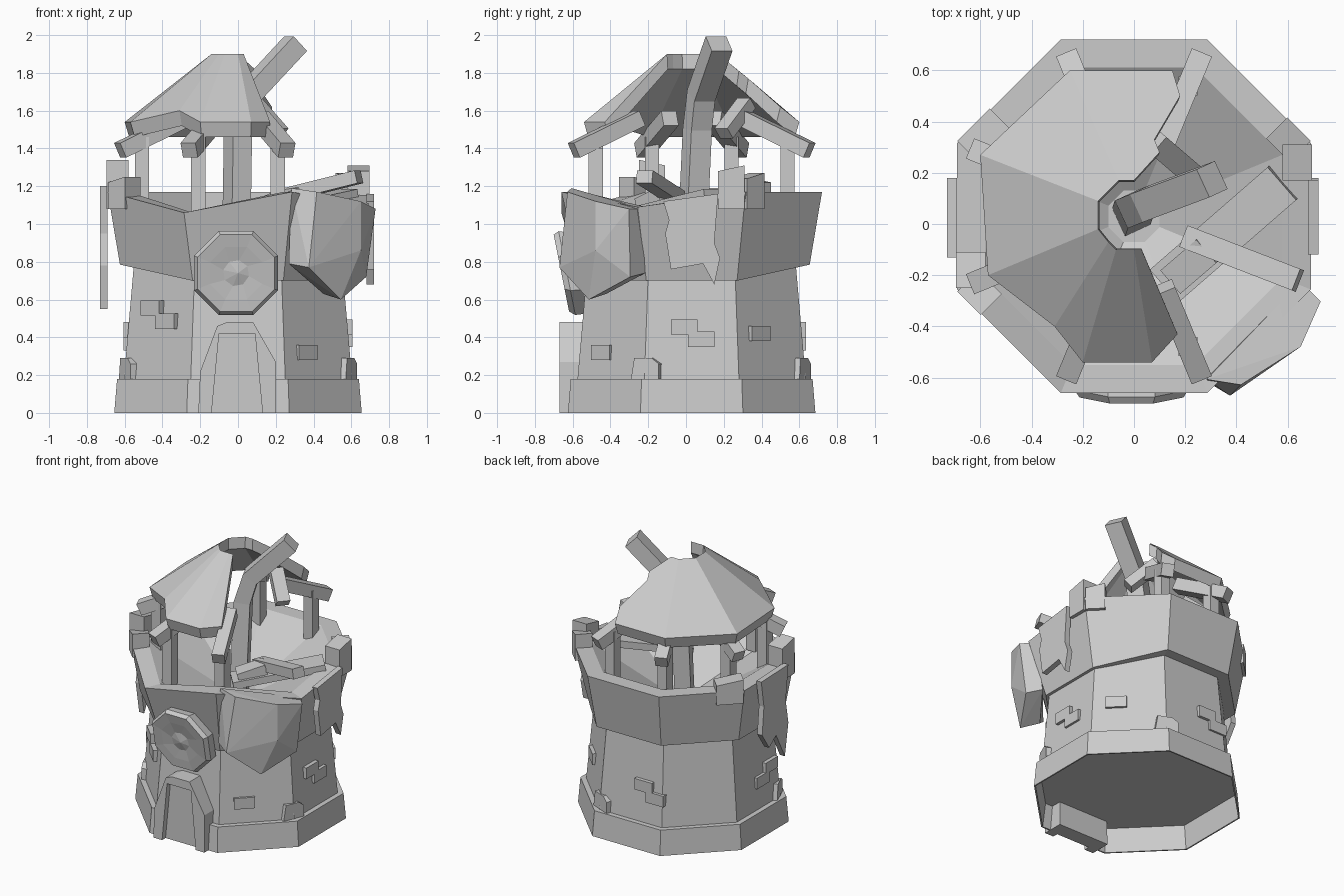
import bpy, bmesh, math
from mathutils import Vector

old = bpy.data.objects.get("Cube")
if old:
    bpy.data.objects.remove(old, do_unlink=True)

CENTRE = Vector((0, 0.03, 0))
SIDE = math.radians(45)
CORNER_SCALE = 1 / math.cos(SIDE / 2)

stone = bpy.data.materials.new("stone_grey")
stone.use_nodes = True
grey = (0.6, 0.6, 0.6, 1)
stone.diffuse_color = grey
stone.node_tree.nodes["Principled BSDF"].inputs["Base Color"].default_value = grey


def finish(name, bm):
    bmesh.ops.recalc_face_normals(bm, faces=bm.faces[:])
    mesh = bpy.data.meshes.new(name)
    bm.to_mesh(mesh)
    bm.free()
    mesh.materials.append(stone)
    obj = bpy.data.objects.new(name, mesh)
    bpy.context.collection.objects.link(obj)
    return obj


def wall_point(degrees, along, out, z):
    """Point on a wall: sideways, outward from the tower axis, and up."""
    a = math.radians(degrees)
    outward = Vector((math.cos(a), math.sin(a), 0))
    sideways = Vector((-math.sin(a), math.cos(a), 0))
    return CENTRE + outward * out + sideways * along + Vector((0, 0, z))


def ring_stack(name, rings):
    """Octagonal rings of (apothem, height), each one value or one per corner."""
    bm = bmesh.new()
    loops = []
    for apothem, height in rings:
        loop = []
        for k in range(8):
            r = apothem[k] if isinstance(apothem, list) else apothem
            z = height[k] if isinstance(height, list) else height
            loop.append(bm.verts.new(wall_point(22.5 + 45 * k, 0, r * CORNER_SCALE, z)))
        loops.append(loop)
    for low, high in zip(loops, loops[1:]):
        for k in range(8):
            j = (k + 1) % 8
            bm.faces.new((low[k], low[j], high[j], high[k]))
    bm.faces.new(loops[0])
    bm.faces.new(loops[-1])
    return finish(name, bm)


def prism(name, degrees, outline, inner, outer):
    """Outline on a wall, extruded outward."""
    bm = bmesh.new()
    back = [bm.verts.new(wall_point(degrees, u, inner, z)) for u, z in outline]
    front = [bm.verts.new(wall_point(degrees, u, outer, z)) for u, z in outline]
    bm.faces.new(back)
    bm.faces.new(front)
    for i in range(len(outline)):
        j = (i + 1) % len(outline)
        bm.faces.new((back[i], back[j], front[j], front[i]))
    return finish(name, bm)


def block(name, degrees, along, z, width, height, inner, outer):
    w, h = width / 2, height / 2
    corners = [(along - w, z - h), (along + w, z - h), (along + w, z + h), (along - w, z + h)]
    return prism(name, degrees, corners, inner, outer)


def hull(name, points):
    bm = bmesh.new()
    for p in points:
        bm.verts.new(p)
    bmesh.ops.convex_hull(bm, input=bm.verts[:])
    bmesh.ops.dissolve_limit(bm, angle_limit=0.02, verts=bm.verts[:], edges=bm.edges[:])
    return finish(name, bm)


def beam(name, path, width, depth):
    """Square timber following a path of points."""
    path = [Vector(p) for p in path]
    side = (path[-1] - path[0]).cross(Vector((0, 0, 1)))
    side = side.normalized() if side.length > 0.01 else Vector((1, 0, 0))
    bm = bmesh.new()
    loops = []
    for i, p in enumerate(path):
        along = (path[min(i + 1, len(path) - 1)] - path[max(i - 1, 0)]).normalized()
        up = side.cross(along).normalized()
        loops.append([bm.verts.new(p + side * s * width / 2 + up * t * depth / 2)
                      for s, t in ((-1, -1), (1, -1), (1, 1), (-1, 1))])
    for a, b in zip(loops, loops[1:]):
        for k in range(4):
            j = (k + 1) % 4
            bm.faces.new((a[k], a[j], b[j], b[k]))
    bm.faces.new(loops[0])
    bm.faces.new(loops[-1])
    return finish(name, bm)


# Tower body: hollow plinth, shaft and parapet with a sunken floor
ring_stack("base_plinth", [(0.625, 0.17), (0.645, 0), (0.655, 0), (0.64, 0.18), (0.58, 0.18)])
ring_stack("tower_shaft", [(0.605, 0.17), (0.55, 0.8)])
low_corner = [k in (0, 5, 6, 7) for k in range(8)]
sill_radius = [0.58 if low else 0.625 for low in low_corner]
sill_height = [0.7 if low else 0.785 for low in low_corner]
rim = [1.17] * 8
rim[5], rim[7] = 1.06, 1.09
ring_stack("parapet", [(0.54, sill_height), (sill_radius, sill_height), (0.69, rim),
                       (0.58, rim), (0.1, 0.86)])

# Broken merlons beside the corners
for degrees, left, right, top in ((0, 0.14, 0.28, 1.31), (45, -0.28, -0.15, 1.27), (135, 0.1, 0.28, 1.25),
                                  (180, 0.14, 0.28, 1.34), (225, -0.28, -0.15, 1.25)):
    prism("merlon", degrees, [(left, 1.08), (right, 1.08), (right, top), (left, top - 0.03)], 0.58, 0.695)

# Raised bricks
for degrees, along, z in ((-135, -0.055, 0.555), (-135, 0.055, 0.485), (-45, -0.08, 0.32),
                          (0, -0.04, 0.455), (0, 0.05, 0.39), (45, -0.085, 0.42),
                          (90, 0.1, 0.44), (90, 0.19, 0.37), (180, 0.15, 0.44), (180, 0.05, 0.37)):
    block("wall_brick", degrees, along, z, 0.14, 0.08, 0.54, 0.605)

# Corner stones above the plinth
for degrees in (-22.5, 67.5, 202.5):
    prism("corner_stone", degrees, [(-0.08, 0.17), (0.08, 0.17), (0.08, 0.26), (0.04, 0.29), (-0.06, 0.29)],
          0.55, 0.65)

# Doorway
arch_outer = [(-0.21, 0), (-0.2, 0.22), (-0.11, 0.46), (-0.06, 0.48), (0.08, 0.48), (0.2, 0.27), (0.2, 0)]
arch_inner = [(0.13, 0), (0.09, 0.42), (-0.1, 0.42), (-0.14, 0)]
prism("door_frame", -90, arch_outer + arch_inner, 0.55, 0.7)
prism("door_panel", -90, arch_inner, 0.55, 0.66)

# Round shield over the door, leaning forward at the top
bm = bmesh.new()
loops = []
for radius, out in ((0.23, 0.59), (0.24, 0.66), (0.22, 0.69), (0.15, 0.685), (0.07, 0.675)):
    loop = []
    for k in range(8):
        a = SIDE * (k + 0.5) + (0.15 - radius) * 2 * (radius < 0.2)
        rise = radius * math.sin(a)
        loop.append(bm.verts.new(wall_point(-90, radius * math.cos(a) - 0.01, out + rise * 0.2, 0.74 + rise)))
    loops.append(loop)
for a, b in zip(loops, loops[1:]):
    for k in range(8):
        j = (k + 1) % 8
        bm.faces.new((a[k], a[j], b[j], b[k]))
bm.faces.new(loops[0])
tip = bm.verts.new(wall_point(-90, 0, 0.69, 0.74))
for k in range(8):
    bm.faces.new((loops[-1][k], loops[-1][(k + 1) % 8], tip))
finish("round_shield", bm)

# Fallen roof chunk against the front corner wall
chunk = [(-0.25, 0.65, 1.19), (0.28, 0.75, 1.08), (-0.17, 0.76, 1.17), (0.1, 0.82, 1.12),
         (-0.23, 0.76, 0.77), (0.25, 0.71, 0.72), (0, 0.77, 0.6), (0.1, 0.82, 0.86),
         (0.28, 0.64, 1.08), (-0.26, 0.64, 0.79), (0.25, 0.6, 0.74), (0, 0.64, 0.63)]
hull("fallen_roof_chunk", [wall_point(-45, *p) for p in chunk])

# Torn banners on both sides
prism("banner_left", 0, [(-0.15, 1.12), (0.14, 1.16), (0.12, 0.9), (0.15, 0.82), (0.12, 0.68),
                         (0.06, 0.79), (-0.11, 0.76), (-0.14, 0.95), (-0.12, 1.02)], 0.68, 0.72)
prism("banner_right", 180, [(-0.15, 1.19), (0.16, 1.2), (0.13, 0.95), (0.16, 0.78), (0.12, 0.55),
                            (0.02, 0.74), (-0.06, 0.68), (-0.14, 0.8), (-0.12, 1)], 0.69, 0.73)

# Posts and rafters on the octagon corners
for k in (1, 2, 3, 4, 5, 6):
    degrees = 22.5 + 45 * k
    top = 1.4 if k == 6 else 1.46
    beam("roof_post", [wall_point(degrees, 0, 0.55, z) for z in (1.04, top)], 0.075, 0.075)
    beam("rafter", [wall_point(degrees, 0, 0.3, 1.56), wall_point(degrees, 0, 0.675, 1.39)], 0.085, 0.085)

# Bent centre pole
beam("centre_pole", [(-0.01, 0.03, 0.85), (0, 0.06, 1.5), (0.05, 0.08, 1.68), (0.305, 0.175, 1.955)],
     0.12, 0.11)

# Roof shell with the right side torn away
eave = [(-0.25, 0.6), (-0.6, 0.27), (-0.57, -0.2), (-0.31, -0.4), (-0.2, -0.54), (0.07, -0.54), (0.17, -0.43)]
crown = [(-0.06, 0.17), (-0.14, 0.09), (-0.14, -0.02), (-0.1, -0.07), (-0.07, -0.1), (0, -0.1), (0.03, -0.1)]
torn = [(0, 0.17, 1.9), (0.1, 0.28, 1.81), (0.08, 0.33, 1.77), (0.18, 0.5, 1.62), (0.15, 0.6, 1.54)]
bm = bmesh.new()
low = [bm.verts.new((x, y, 1.6 if i == 3 else 1.54)) for i, (x, y) in enumerate(eave)]
high = [bm.verts.new((x, y, 1.9)) for x, y in crown]
for i in range(len(eave) - 1):
    bm.faces.new((low[i], high[i], high[i + 1], low[i + 1]))
bm.faces.new([high[0]] + [bm.verts.new(p) for p in torn] + [low[0]])
# Thickness hangs down and in toward the axis
shell = bmesh.ops.extrude_face_region(bm, geom=bm.faces[:], use_keep_orig=True)
for v in shell["geom"]:
    if isinstance(v, bmesh.types.BMVert):
        v.co = Vector((v.co.x * 0.96, v.co.y * 0.96, v.co.z - 0.08))
finish("roof_shell", bm)

# Fallen timbers
beam("fallen_plank", [(0.2, -0.05, 1.14), (0.64, -0.22, 1.25)], 0.09, 0.07)
beam("fallen_slab", [(0.12, -0.24, 1.06), (0.58, 0.16, 1.16)], 0.17, 0.05)
beam("fallen_block", [(0.15, -0.22, 1.1), (0.29, -0.1, 1.16)], 0.12, 0.07)
beam("hanging_rafter", [(0.08, 0.32, 1.64), (0.22, 0.2, 1.48)], 0.09, 0.07)
